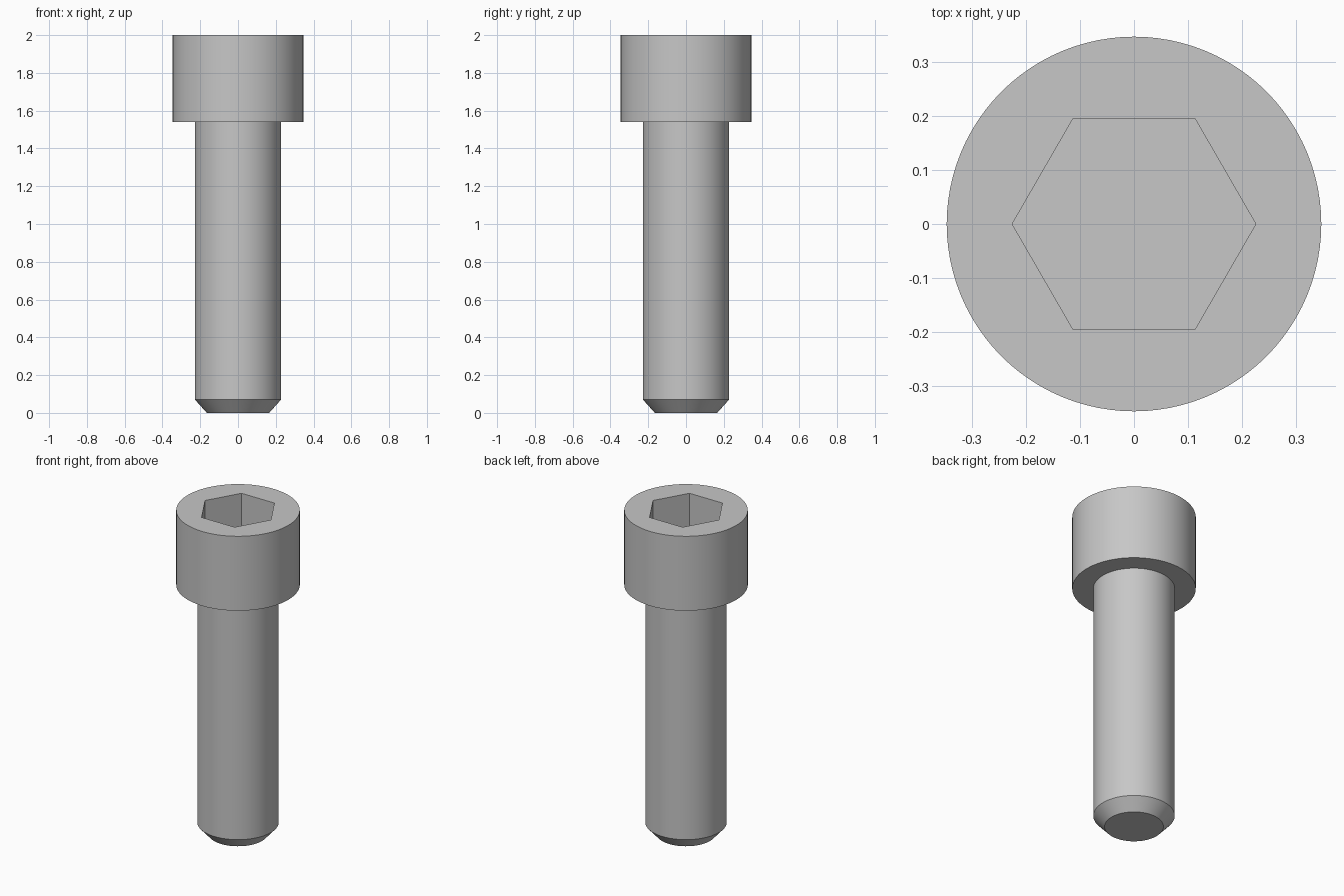
import bpy
import bmesh
import math

SEGMENTS = 96
HEAD_R, SHAFT_R, TIP_R = 0.346, 0.228, 0.165
TOP, HEAD_BASE, CHAMFER = 2.0, 1.54, 0.07
SOCKET_R, SOCKET_DEPTH = 0.225, 0.24

cube = bpy.data.objects.get("Cube")
if cube:
    bpy.data.objects.remove(cube, do_unlink=True)

# Plain steel
steel = bpy.data.materials.new("grey steel")
steel.use_nodes = True
colour = (0.57, 0.57, 0.57, 1.0)
steel.diffuse_color = colour
for node in steel.node_tree.nodes:
    if node.type == "BSDF_PRINCIPLED":
        node.inputs["Base Color"].default_value = colour


def add_object(name, bm):
    bmesh.ops.recalc_face_normals(bm, faces=bm.faces)
    mesh = bpy.data.meshes.new(name)
    bm.to_mesh(mesh)
    bm.free()
    mesh.materials.append(steel)
    obj = bpy.data.objects.new(name, mesh)
    bpy.context.collection.objects.link(obj)
    return obj


def ring(bm, radius, z, sides):
    angles = [math.tau * i / sides for i in range(sides)]
    return [bm.verts.new((radius * math.cos(a), radius * math.sin(a), z)) for a in angles]


def stack(name, profile, sides):
    """Closed solid through rings of (radius, height)."""
    bm = bmesh.new()
    rings = [ring(bm, r, z, sides) for r, z in profile]
    for low, high in zip(rings, rings[1:]):
        for i in range(sides):
            j = (i + 1) % sides
            bm.faces.new((low[i], low[j], high[j], high[i]))
    bm.faces.new(rings[0])
    bm.faces.new(rings[-1])
    return add_object(name, bm)


# Bolt body: chamfered tip, shaft, and cylindrical head
bolt = stack("socket_head_bolt", [
    (TIP_R, 0), (SHAFT_R, CHAMFER), (SHAFT_R, HEAD_BASE),
    (HEAD_R, HEAD_BASE), (HEAD_R, TOP)], SEGMENTS)

# Hexagonal socket cut into the head
cutter = stack("socket_cutter", [(SOCKET_R, TOP - SOCKET_DEPTH), (SOCKET_R, TOP + 0.1)], 6)
cutter.hide_render = True
cut = bolt.modifiers.new("hex_socket", "BOOLEAN")
cut.operation = "DIFFERENCE"
cut.solver = "EXACT"
cut.object = cutter

bpy.ops.object.select_all(action="DESELECT")
bolt.select_set(True)
bpy.context.view_layer.objects.active = bolt
bpy.ops.object.modifier_apply(modifier=cut.name)
bpy.data.objects.remove(cutter, do_unlink=True)
bpy.ops.object.shade_smooth_by_angle(angle=math.radians(30))
